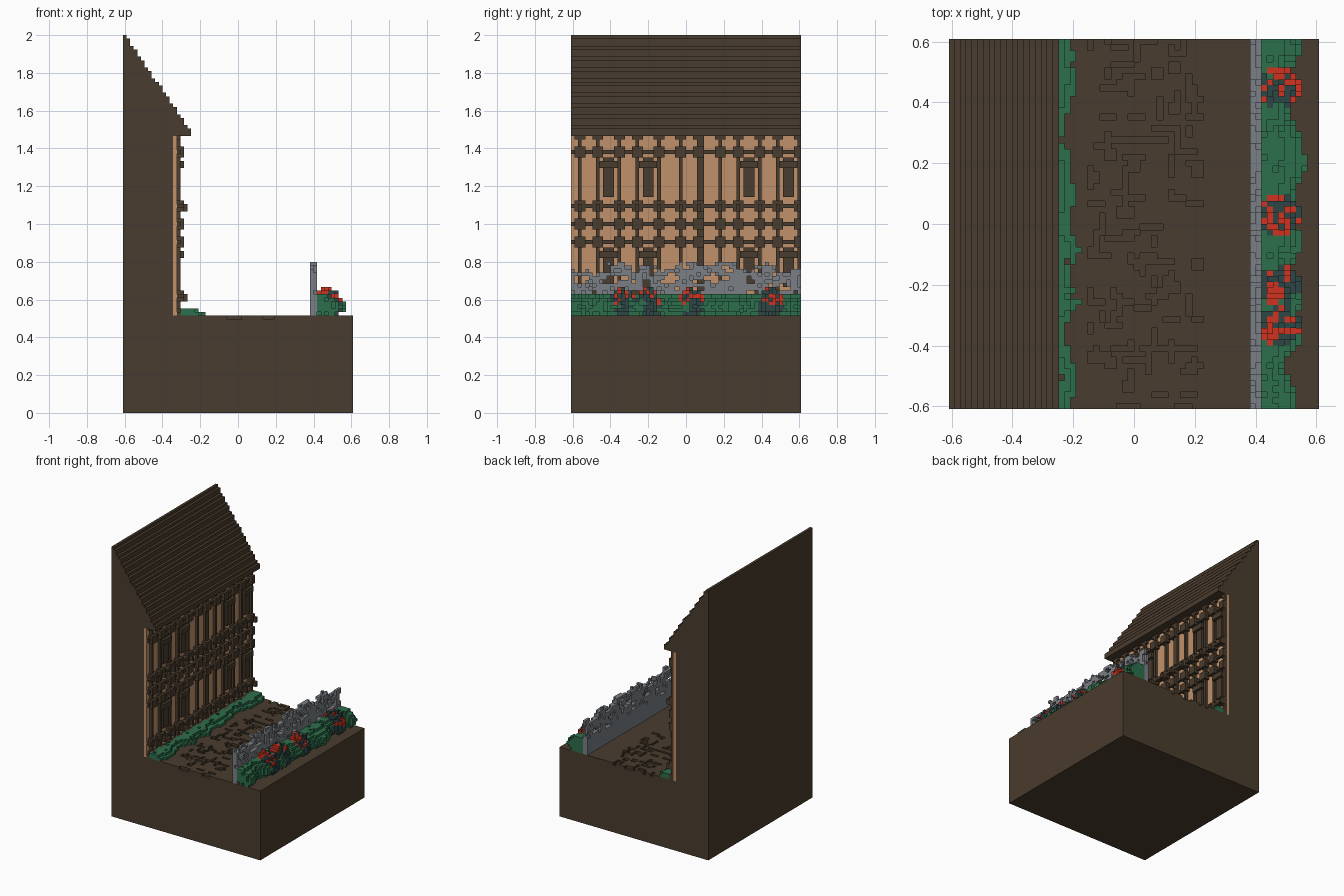
import bpy, bmesh, random
from mathutils import Vector, noise

cube = bpy.data.objects.get("Cube")
if cube:
    bpy.data.objects.remove(cube, do_unlink=True)

random.seed(7)
V = 2 / 105          # size of one block
N = 64               # blocks along x and y


def material(name, rgb):
    lin = [(c / 255 / 12.92) if c < 11 else ((c / 255 + 0.055) / 1.055) ** 2.4 for c in rgb]
    m = bpy.data.materials.new(name)
    m.use_nodes = True
    m.diffuse_color = (*lin, 1)
    m.node_tree.nodes["Principled BSDF"].inputs["Base Color"].default_value = (*lin, 1)
    return m


BROWN = material("dark_brown", (74, 60, 46))
PLASTER = material("peach_plaster", (192, 145, 107))
STONE = material("grey_stone", (123, 128, 134))
GREEN = material("leaf_green", (44, 110, 75))
TEAL = material("dark_leaf", (46, 70, 70))
RED = material("flower_red", (208, 52, 32))


def point(i, j, k):
    return Vector(((i - N / 2) * V, (j - N / 2) * V, k * V))


def finish(name, bm, mat):
    me = bpy.data.meshes.new(name)
    bm.to_mesh(me)
    bm.free()
    me.materials.append(mat)
    ob = bpy.data.objects.new(name, me)
    bpy.context.collection.objects.link(ob)
    return ob


def extruded(name, profile, mat):
    """Side profile in block units (x, z), extruded over the full depth."""
    bm = bmesh.new()
    face = bm.faces.new([bm.verts.new(point(x, 0, z)) for x, z in profile])
    new = bmesh.ops.extrude_face_region(bm, geom=[face])["geom"]
    bmesh.ops.translate(bm, vec=(0, N * V, 0),
                        verts=[g for g in new if isinstance(g, bmesh.types.BMVert)])
    bmesh.ops.recalc_face_normals(bm, faces=bm.faces)
    return finish(name, bm, mat)


def blocks(name, cells, mat):
    """Outer skin of a set of unit blocks."""
    bm, verts = bmesh.new(), {}

    def vert(p):
        if p not in verts:
            verts[p] = bm.verts.new(point(*p))
        return verts[p]

    for c in cells:
        for axis in range(3):
            u, w = (axis + 1) % 3, (axis + 2) % 3
            for side in (0, 1):
                near = list(c)
                near[axis] += 2 * side - 1
                if tuple(near) in cells:
                    continue
                ring = []
                for du, dw in ((0, 0), (1, 0), (1, 1), (0, 1)):
                    p = list(c)
                    p[axis] += side
                    p[u] += du
                    p[w] += dw
                    ring.append(vert(tuple(p)))
                bm.faces.new(ring if side else ring[::-1])
    return finish(name, bm, mat)


def box(i0, i1, j0, j1, k0, k1):
    """Cells of a box, upper limits included, clipped to the plot."""
    return {(i, j, k) for i in range(i0, i1 + 1)
            for j in range(max(j0, 0), min(j1, N - 1) + 1) for k in range(k0, k1 + 1)}


# Ground block with a shallow channel for the path
extruded("ground", [(0, 0), (N, 0), (N, 27), (44, 27), (44, 26), (23, 26), (23, 27), (0, 27)], BROWN)

# Solid house body with stepped roof and eave
steps = []
for i in range(18, -1, -1):
    top = 105 - round(1.45 * i)
    steps += [(i + 1, top), (i, top)]
extruded("house_and_roof", [(0, 27), (14, 27), (14, 77), (19, 77)] + steps, BROWN)

# Path paving with worn gaps
paving = box(23, 43, 0, N - 1, 26, 26)
for n in range(120):
    i, j = random.randint(24, 42), random.randint(0, N - 1)
    a, b = random.choice(((1, 4), (4, 1), (2, 2), (3, 1), (1, 2)))
    paving -= box(i, min(i + a - 1, 43), j, j + b - 1, 26, 26)
blocks("path_paving", paving, BROWN)

# Plaster wall
bm = bmesh.new()
bmesh.ops.create_cube(bm, size=1)
for v in bm.verts:
    v.co = point(15 if v.co.x > 0 else 14, N if v.co.y > 0 else 0, 77 if v.co.z > 0 else 27)
finish("plaster_wall", bm, PLASTER)

# Timber frame: posts, rails with braced joints, windows; the same on both storeys
posts = (2, 7, 13, 18, 24, 30, 35, 41, 46, 52, 57, 63)
timber = box(15, 15, 36, 36, 27, 76)
for base in (27, 52):
    for j in posts:
        timber |= box(15, 15, j, j, base, base + 24)
        for rail in (0, 5, 20):
            z = base + rail
            timber |= box(15, 16, j - 1, j + 1, max(z - 1, 27), z + 1)
            timber |= box(15, 15, j - 2, j + 2, z, z)
        timber |= box(16, 17, j, j, base + 4, base + 5)
        timber |= box(15, 15, j - 1, j + 1, base + 24, base + 24)
    for rail in (0, 5, 20):
        timber |= box(15, 15, 0, N - 1, base + rail, base + rail)
    timber |= box(16, 16, 0, N - 1, base + 5, base + 5)
    for j in (10, 21, 49, 60):
        timber |= box(15, 15, j - 1, j + 1, base + 8, base + 17)      # shutter
        timber |= box(15, 16, j - 2, j + 2, base + 16, base + 17)     # lintel
        timber |= box(15, 15, j - 1, j + 1, base + 18, base + 18)
blocks("timber_frame", timber, BROWN)

# Rubble garden wall with ragged top and gaps
stones = set()
for (i, j, k) in box(52, 53, 0, N - 1, 27, 41):
    top = 39 + round(3.5 * noise.noise(Vector((j * 0.17, 3.3, 1.7))) + random.choice((0, 0, 1)))
    gap = noise.noise(Vector((j * 0.27, k * 0.45, 9.1)))
    chip = random.random() < 0.12
    if k > top or (k > 32 and (gap > 0.27 or chip)):
        continue
    stones.add((i, j, k))
blocks("garden_wall", stones, STONE)

# Rose bushes with red flowers
roses, flowers = set(), set()
for j0 in (14, 21, 33, 55):
    for (i, j, k) in box(54, 61, j0 - 4, j0 + 4, 27, 34):
        r = ((i - 56) / 4.5) ** 2 + ((j - j0) / 3.6) ** 2 + ((k - 29.5) / 5) ** 2
        if r > 1 or (r > 0.5 and random.random() < 0.3):
            continue
        if r > 0.5 and k > 29 and random.random() < 0.5:
            flowers.add((i, j, k))
        else:
            roses.add((i, j, k))
blocks("rose_bushes", roses, TEAL)
blocks("rose_flowers", flowers, RED)

# Hedge outside the garden wall
hedge = set()
for j in range(N):
    reach = 6.5 + 3.5 * noise.noise(Vector((j * 0.16, 0.4, 5.2)))
    for (i, _, k) in box(54, 62, j, j, 27, 32):
        d = (i - 53) / reach
        bulge = 1 - 0.05 * (k - 29) ** 2
        if d < bulge and random.random() > 0.13:
            hedge.add((i, j, k))
blocks("outer_hedge", hedge - roses - flowers, GREEN)

# Low planting at the foot of the house
border = set()
for j in range(N):
    reach = 5.5 + 4 * noise.noise(Vector((j * 0.15, 7.4, 2.2)))
    for (i, _, k) in box(16, 24, j, j, 27, 28):
        if i - 15 < reach - (k - 27) * 1.5 and random.random() > 0.08:
            border.add((i, j, k))
blocks("house_border_plants", border - timber, GREEN)
